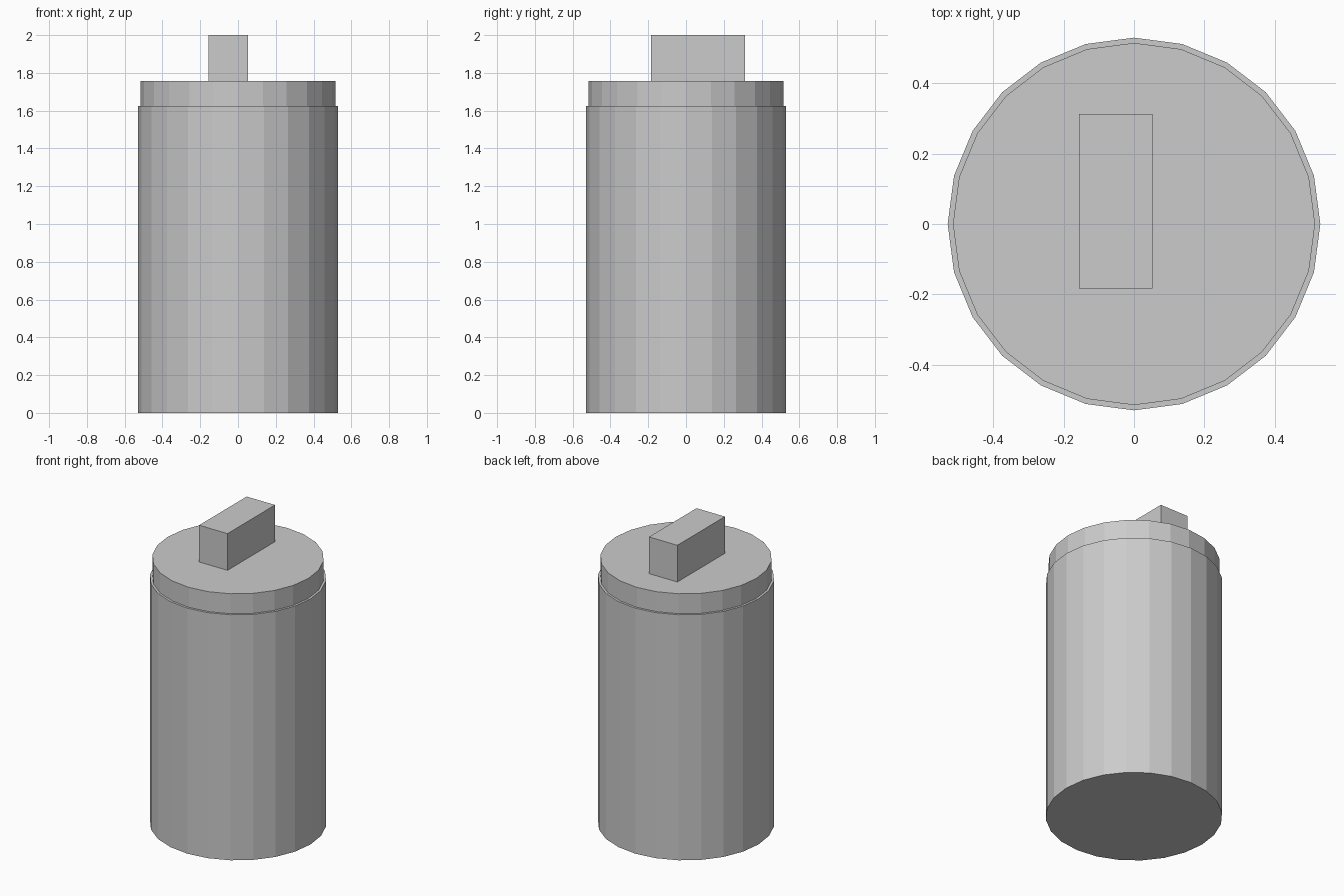
import bpy

default_cube = bpy.data.objects.get("Cube")
if default_cube:
    bpy.data.objects.remove(default_cube, do_unlink=True)

# Single plain grey for every part
grey = bpy.data.materials.new("light_grey")
grey.use_nodes = True
colour = (0.6, 0.6, 0.6, 1)
grey.diffuse_color = colour
grey.node_tree.nodes["Principled BSDF"].inputs["Base Color"].default_value = colour


def finish(name):
    obj = bpy.context.object
    obj.name = obj.data.name = name
    obj.data.materials.append(grey)
    return obj


def cylinder(name, radius, bottom, top):
    bpy.ops.mesh.primitive_cylinder_add(
        vertices=24, radius=radius, depth=top - bottom,
        location=(0, 0, (bottom + top) / 2))
    return finish(name)


def box(name, low, high):
    centre = [(a + b) / 2 for a, b in zip(low, high)]
    bpy.ops.mesh.primitive_cube_add(size=1, location=centre)
    obj = finish(name)
    obj.scale = [b - a for a, b in zip(low, high)]
    return obj


# Canister body, slightly narrower lid and off-centre block handle
cylinder("body", 0.53, 0, 1.625)
cylinder("lid", 0.515, 1.625, 1.757)
box("handle", (-0.156, -0.184, 1.757), (0.052, 0.313, 2))
